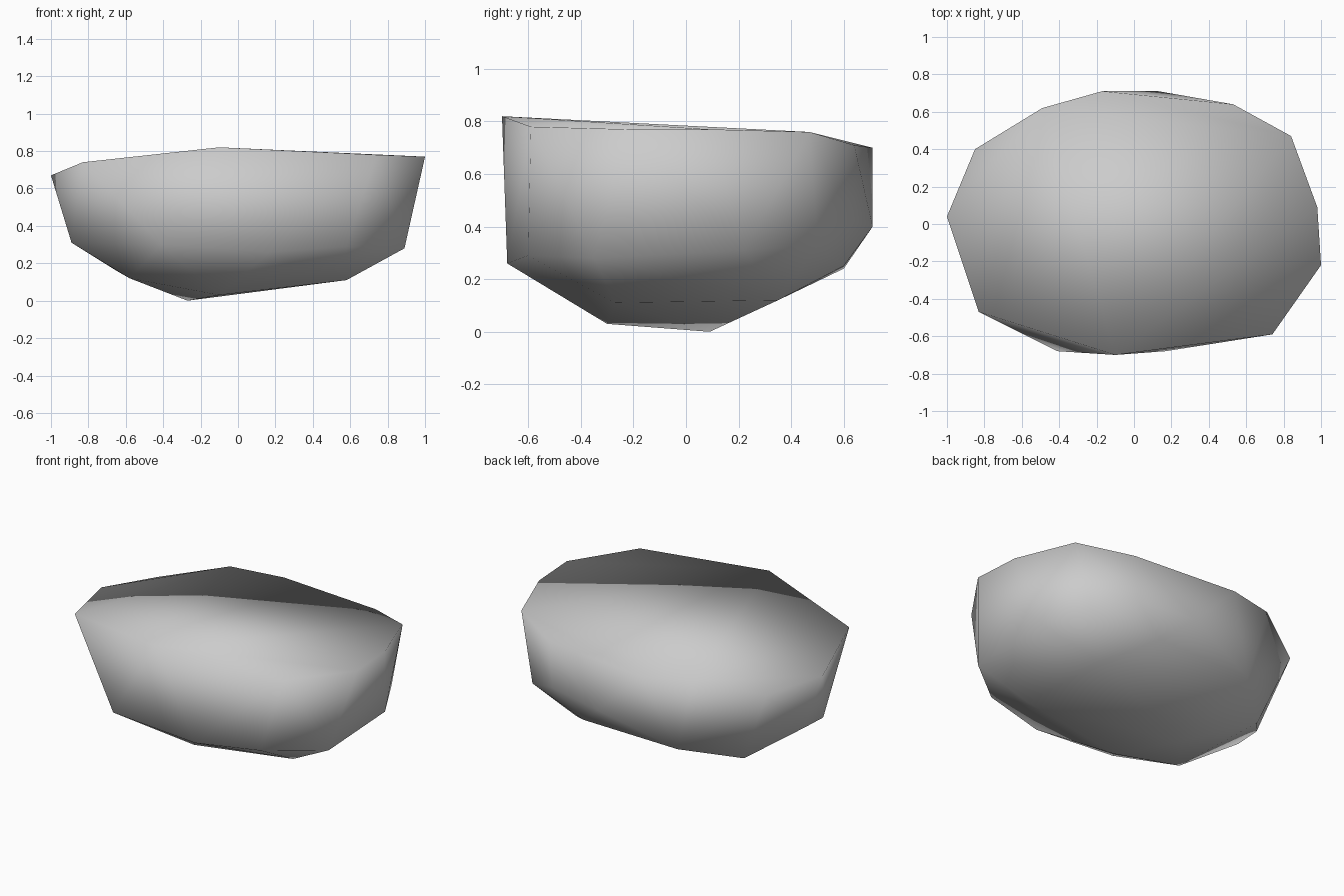
import bpy
import bmesh

# Remove the default cube only
default_cube = bpy.data.objects.get("Cube")
if default_cube is not None:
    bpy.data.objects.remove(default_cube, do_unlink=True)


def make_material(name, colour):
    """One flat colour, shown in the viewport and in a render."""
    material = bpy.data.materials.new(name)
    material.use_nodes = True
    material.diffuse_color = colour
    shader = next(n for n in material.node_tree.nodes if n.type == "BSDF_PRINCIPLED")
    shader.inputs["Base Color"].default_value = colour
    shader.inputs["Roughness"].default_value = 0.8
    return material


def make_boulder(name, rings, material):
    """Wrap a convex skin of flat facets around stacked rings of corners."""
    bm = bmesh.new()
    for ring in rings:
        for corner in ring:
            bm.verts.new(corner)
    hull = bmesh.ops.convex_hull(bm, input=bm.verts[:], use_existing_faces=False)
    # Corners that fall inside the skin are dropped
    loose = [v for v in bm.verts if not v.link_faces]
    bmesh.ops.delete(bm, geom=loose, context="VERTS")
    bmesh.ops.recalc_face_normals(bm, faces=bm.faces[:])
    # The whole stone is softly shaded, including its rim
    for face in bm.faces:
        face.smooth = True

    mesh = bpy.data.meshes.new(name)
    bm.to_mesh(mesh)
    bm.free()
    mesh.materials.append(material)
    boulder = bpy.data.objects.new(name, mesh)
    bpy.context.collection.objects.link(boulder)
    return boulder


# Broad, nearly level top edge
top_rim = [
    (-1, .04, .67), (-.85, .4, .64), (-.49, .62, .72), (-.17, .71, .7),
    (.53, .64, .71), (.84, .47, .76), (.98, .09, .77), (1, -.22, .77),
    (.74, -.59, .78), (-.1, -.7, .82), (-.83, -.47, .74),
]

# Lower edge of the steep sides
side_foot = [
    (-.89, -.12, .31), (-.88, .06, .31), (-.36, .6, .24), (.13, .71, .4),
    (.5, .64, .42), (.31, .6, .25), (.74, .5, .33), (.89, .22, .31),
    (.89, -.35, .28), (.58, -.6, .29), (.17, -.68, .26), (-.41, -.68, .3),
]

# Small tilted underside
underside = [
    (-.58, -.28, .12), (-.65, .34, .16), (-.27, .09, 0),
    (-.1, -.3, .03), (.58, -.27, .11), (.54, .35, .12),
]

stone_grey = make_material("stone_grey", (.6, .6, .6, 1))
make_boulder("boulder", [top_rim, side_foot, underside], stone_grey)
